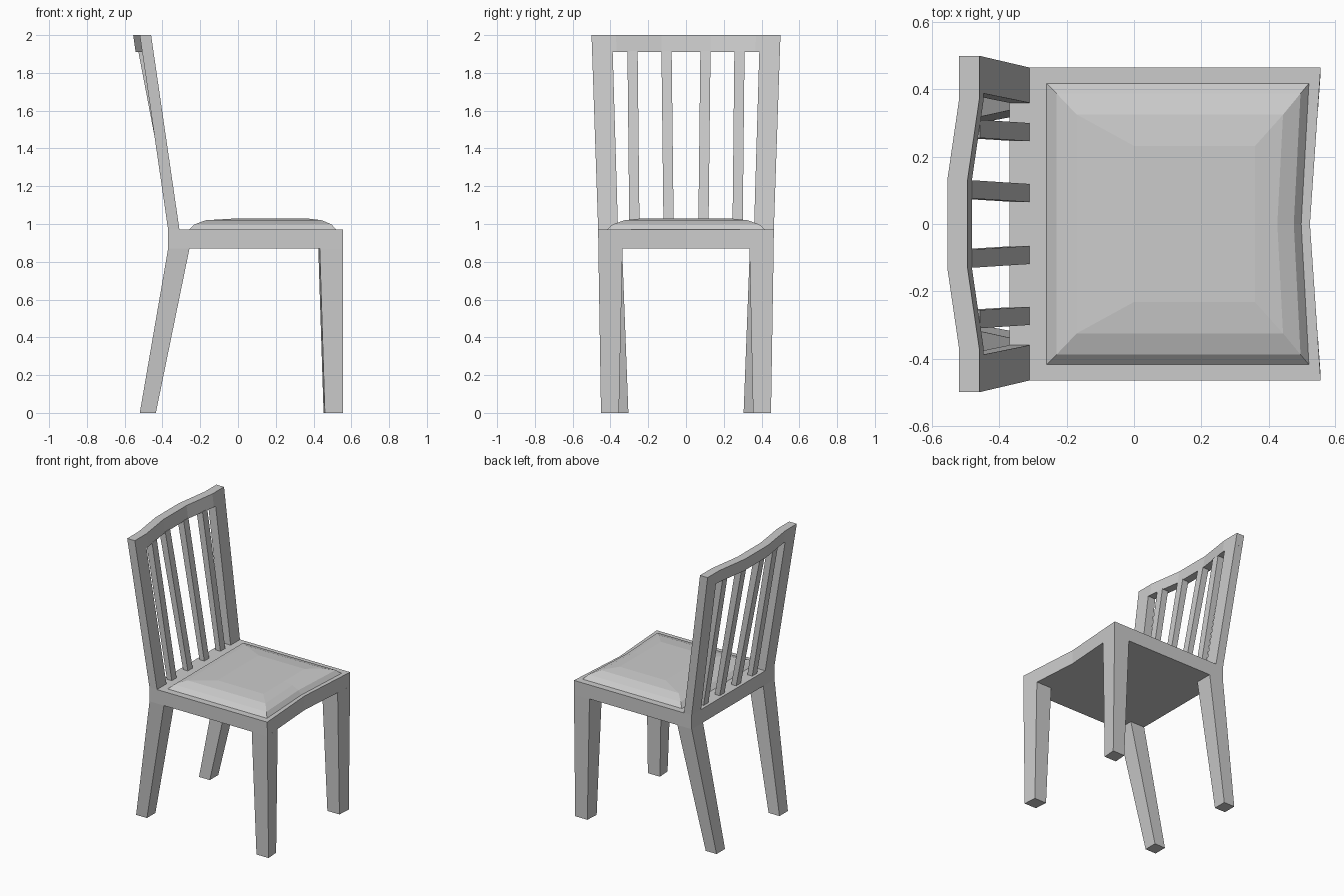
import bpy, bmesh

if "Cube" in bpy.data.objects:
    bpy.data.objects.remove(bpy.data.objects["Cube"])


def loft(name, rings, mirror=False):
    """Skin a stack of equal-length point rings, cap both ends, optionally mirror across y."""
    bm = bmesh.new()
    loops = [[bm.verts.new(p) for p in ring] for ring in rings]
    n = len(loops[0])
    for a, b in zip(loops, loops[1:]):
        for i in range(n):
            j = (i + 1) % n
            bm.faces.new((a[i], a[j], b[j], b[i]))
    bm.faces.new(loops[0][::-1])
    bm.faces.new(loops[-1])
    bmesh.ops.recalc_face_normals(bm, faces=bm.faces[:])
    me = bpy.data.meshes.new(name)
    bm.to_mesh(me)
    bm.free()
    ob = bpy.data.objects.new(name, me)
    bpy.context.collection.objects.link(ob)
    if mirror:
        mod = ob.modifiers.new("mirror", 'MIRROR')
        mod.use_axis = (False, True, False)
    return ob


def rect(x0, x1, y0, y1, z, skew=0.0):
    """Rectangle at height z; skew pulls the inner (y0) side backwards."""
    return [(x0 - skew, y0, z), (x1 - skew, y0, z), (x1, y1, z), (x0, y1, z)]


def bowed(x0, x1, bow, y, z):
    """Seat outline whose front edge dips back by bow at the middle."""
    return [(x0, -y, z), (x1, -y, z), (x1 - bow, 0, z), (x1, y, z), (x0, y, z)]


# seat slab with bowed front
loft("seat", [bowed(-0.37, 0.555, 0.032, 0.464, 0.87),
              bowed(-0.37, 0.555, 0.032, 0.465, 0.97)])

# cushion with stepped, rounded-off rim
rim = [(-0.26, 0.52, 0.023, 0.418, 0.97), (-0.23, 0.495, 0.02, 0.388, 0.998),
       (-0.17, 0.443, 0.017, 0.325, 1.02), (0.0, 0.36, 0.0, 0.232, 1.03)]
loft("cushion", [bowed(*r) for r in rim])

# legs
loft("front_leg", [rect(0.46, 0.555, 0.355, 0.45, 0, 0.007),
                   rect(0.433, 0.555, 0.336, 0.464, 0.87, 0.008)], mirror=True)
loft("back_leg", [rect(-0.52, -0.435, 0.305, 0.40, 0),
                  rect(-0.37, -0.257, 0.338, 0.464, 0.87)], mirror=True)

# back posts
loft("back_post", [rect(-0.37, -0.31, 0.36, 0.465, 0.97),
                   rect(-0.507, -0.447, 0.388, 0.497, 1.91)], mirror=True)

# curved top rail
path = [(-0.50, -0.52), (-0.37, -0.52), (-0.13, -0.555),
        (0.13, -0.555), (0.37, -0.52), (0.50, -0.52)]
loft("top_rail", [[(x + 0.013, y * 0.995, 1.91), (x + 0.073, y * 0.995, 1.91),
                   (x + 0.06, y, 2.0), (x, y, 2.0)] for y, x in path])

# back slats: bottom y, top y, top front x
for name, yb, yt, xt in (("inner_slat", 0.092, 0.103, -0.48),
                         ("outer_slat", 0.273, 0.283, -0.458)):
    loft(name, [rect(-0.348, -0.31, yb - 0.027, yb + 0.027, 0.97),
                rect(xt - 0.048, xt, yt - 0.027, yt + 0.027, 1.915)], mirror=True)
